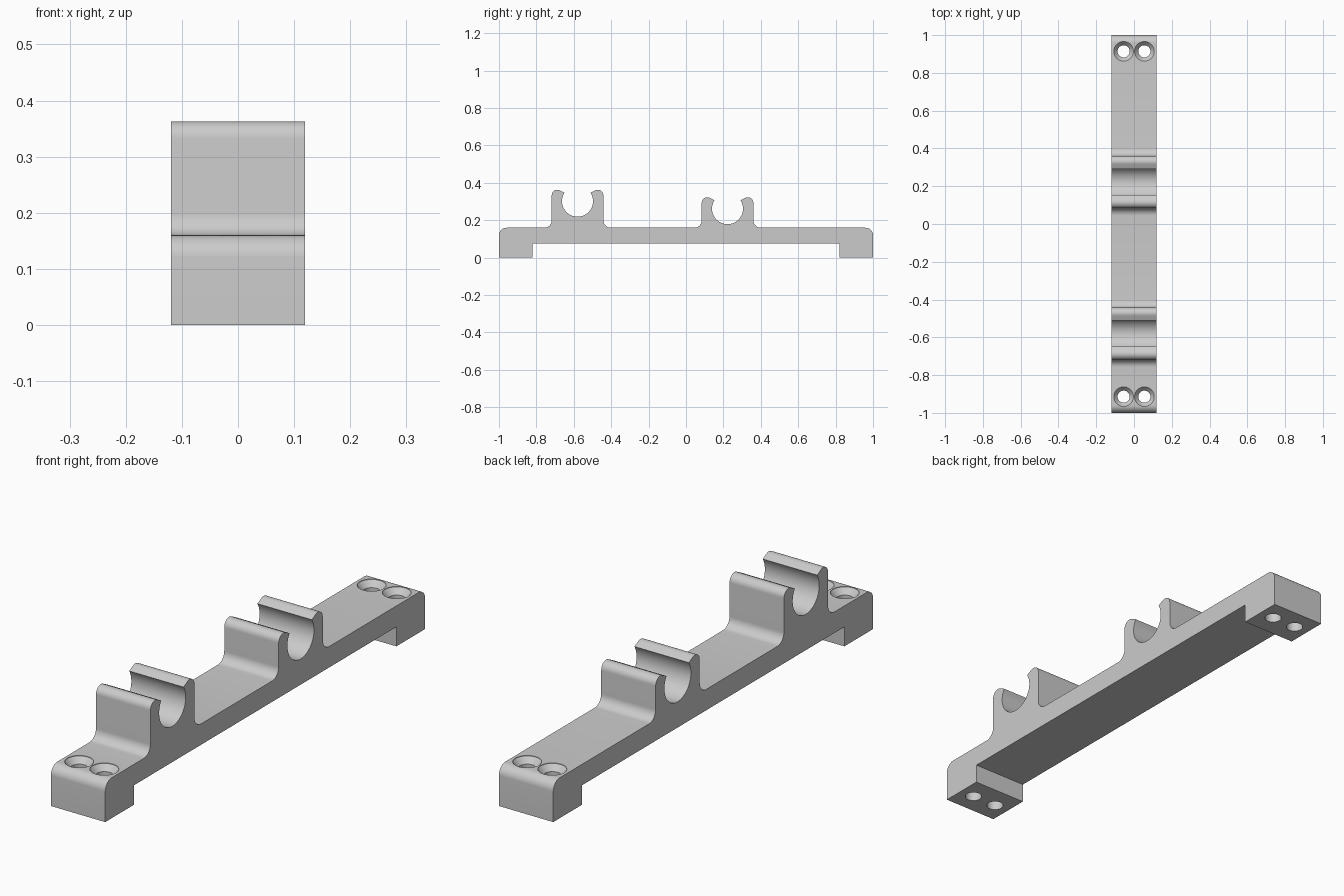
import bpy
import bmesh
from math import sin, cos, radians

default = bpy.data.objects.get("Cube")
if default:
    bpy.data.objects.remove(default, do_unlink=True)

HALF_WIDTH = 0.119
DECK = 0.16        # top of the bar
UNDER = 0.077      # underside between the feet
FILLET = 0.04
LIP = 0.03         # rounding on the clip arms
BORE = 0.083

grey = bpy.data.materials.new("plain grey")
grey.use_nodes = True
colour = (0.6, 0.6, 0.6, 1)
grey.diffuse_color = colour
grey.node_tree.nodes["Principled BSDF"].inputs["Base Color"].default_value = colour


def arc(y, z, r, start, end, steps=10):
    angles = [radians(start + (end - start) * i / steps) for i in range(steps + 1)]
    return [(y + r * cos(a), z + r * sin(a)) for a in angles]


def clip(y, z):
    """Outline of one open clip, from front to back, around a bore centre."""
    half, top = 0.138, z + 0.061
    pts = arc(y - half - FILLET, DECK + FILLET, FILLET, -90, 0)
    pts += arc(y - half + LIP, top - LIP, LIP, 180, 63)
    pts += arc(y, z, BORE, 147, 393, 40)
    pts += arc(y + half - LIP, top - LIP, LIP, 117, 0)
    pts += arc(y + half + FILLET, DECK + FILLET, FILLET, 180, 270)
    return pts


def make_object(name, bm):
    bmesh.ops.recalc_face_normals(bm, faces=bm.faces)
    mesh = bpy.data.meshes.new(name)
    bm.to_mesh(mesh)
    bm.free()
    mesh.materials.append(grey)
    obj = bpy.data.objects.new(name, mesh)
    bpy.context.collection.objects.link(obj)
    return obj


# Side outline of the bar, its feet and both clips, extruded across the width
outline = [(-0.82, UNDER), (-0.82, 0), (-1, 0)]
outline += arc(-1 + FILLET, DECK - FILLET, FILLET, 180, 90)
outline += clip(-0.58, 0.302) + clip(0.222, 0.262)
outline += arc(1 - FILLET, DECK - FILLET, FILLET, 90, 0)
outline += [(1, 0), (0.82, 0), (0.82, UNDER)]

bm = bmesh.new()
face = bm.faces.new([bm.verts.new((-HALF_WIDTH, y, z)) for y, z in outline])
side = bmesh.ops.extrude_face_region(bm, geom=[face])
moved = [g for g in side["geom"] if isinstance(g, bmesh.types.BMVert)]
bmesh.ops.translate(bm, verts=moved, vec=(2 * HALF_WIDTH, 0, 0))
rack = make_object("clip_rack", bm)

# Countersunk screw holes, two in each foot
SIDES = 40
bm = bmesh.new()
for x in (-0.055, 0.055):
    for y in (-0.914, 0.914):
        rings = []
        for r, z in ((0.032, -0.05), (0.032, DECK - 0.025), (0.052, DECK - 0.002), (0.052, 0.25)):
            rings.append([bm.verts.new((x + px, y + py, z))
                          for px, py in arc(0, 0, r, 0, 360, SIDES)[:-1]])
        for low, high in zip(rings, rings[1:]):
            for i in range(SIDES):
                j = (i + 1) % SIDES
                bm.faces.new((low[i], low[j], high[j], high[i]))
        bm.faces.new(rings[0][::-1])
        bm.faces.new(rings[-1])
cutter = make_object("screw_hole_cutter", bm)
cutter.hide_render = True

cut = rack.modifiers.new("screw holes", "BOOLEAN")
cut.operation = "DIFFERENCE"
cut.solver = "EXACT"
cut.object = cutter

bpy.ops.object.select_all(action="DESELECT")
rack.select_set(True)
bpy.context.view_layer.objects.active = rack
bpy.ops.object.modifier_apply(modifier=cut.name)
bpy.data.objects.remove(cutter, do_unlink=True)
bpy.ops.object.shade_smooth_by_angle(angle=radians(25))
